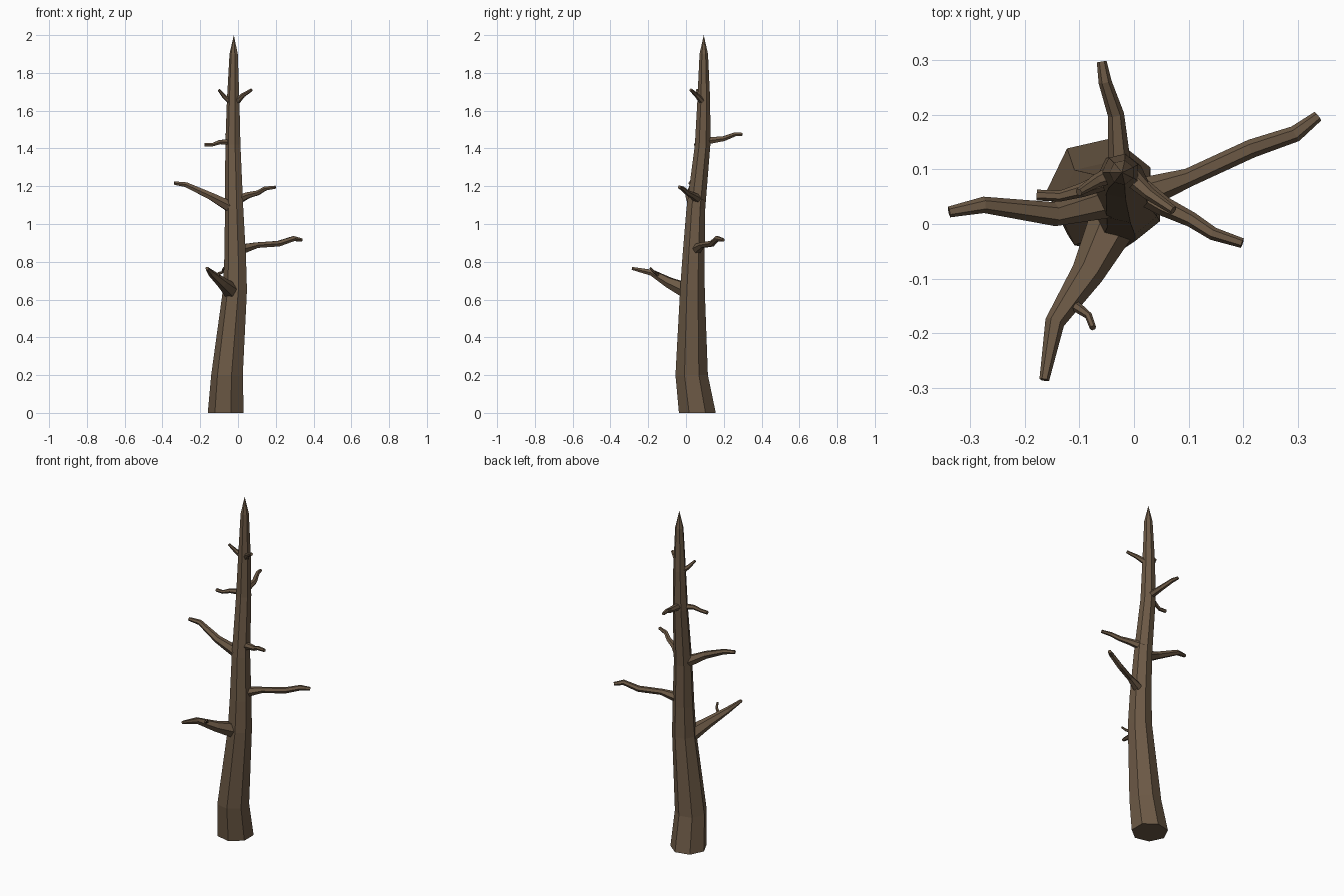
import bpy, bmesh, math
from mathutils import Vector

bark = bpy.data.materials.new("bark")
bark.diffuse_color = (0.15, 0.10, 0.06, 1)


def limb(name, path, sides, level=False, pointed=False, phase=0.0):
    """Tapered tube through (x, y, z, radius) points."""
    bm = bmesh.new()
    pts = [Vector(p[:3]) for p in path]
    rings = []
    last = len(pts) - 1
    for i, p in enumerate(pts):
        if pointed and i == last:
            rings.append([bm.verts.new(p)])
            continue
        if level:
            u, v = Vector((1, 0, 0)), Vector((0, 1, 0))
        else:
            t = Vector((0, 0, 0))
            if i > 0:
                t += (p - pts[i - 1]).normalized()
            if i < last:
                t += (pts[i + 1] - p).normalized()
            t.normalize()
            u = t.cross(Vector((0, 0, 1))).normalized()
            v = t.cross(u)
        r = path[i][3]
        ring = []
        for k in range(sides):
            a = phase + 2 * math.pi * k / sides
            ring.append(bm.verts.new(p + r * (math.cos(a) * u + math.sin(a) * v)))
        rings.append(ring)
    for a, b in zip(rings, rings[1:]):
        for k in range(sides):
            n = (k + 1) % sides
            if len(b) == 1:
                bm.faces.new((a[k], a[n], b[0]))
            else:
                bm.faces.new((a[k], a[n], b[n], b[k]))
    bm.faces.new(rings[0][::-1])
    if not pointed:
        bm.faces.new(rings[-1])
    bmesh.ops.recalc_face_normals(bm, faces=bm.faces)
    me = bpy.data.meshes.new(name)
    bm.to_mesh(me)
    bm.free()
    me.materials.append(bark)
    ob = bpy.data.objects.new(name, me)
    bpy.context.collection.objects.link(ob)
    return ob


# Bent trunk with a sharp tip
limb("trunk", [
    (-0.060, 0.060, 0.00, 0.100), (-0.054, 0.030, 0.20, 0.088),
    (-0.013, 0.034, 0.65, 0.067), (-0.012, 0.040, 0.83, 0.060),
    (-0.018, 0.052, 1.08, 0.051), (-0.025, 0.088, 1.42, 0.042),
    (-0.024, 0.094, 1.65, 0.035), (-0.022, 0.094, 1.90, 0.023),
    (-0.022, 0.094, 2.00, 0.0)], 7, level=True, pointed=True, phase=math.pi)

# Bare branches, lowest to highest
branches = {
    "front_branch": [
        (-0.035, 0.01, 0.645, 0.046), (-0.085, -0.09, 0.69, 0.030),
        (-0.145, -0.18, 0.742, 0.018), (-0.164, -0.285, 0.765, 0.009)],
    "front_branch_twig": [
        (-0.115, -0.145, 0.72, 0.010), (-0.100, -0.155, 0.738, 0.009),
        (-0.083, -0.168, 0.745, 0.007), (-0.075, -0.190, 0.768, 0.006)],
    "right_branch": [
        (0.00, 0.05, 0.862, 0.032), (0.10, 0.085, 0.888, 0.017),
        (0.215, 0.138, 0.896, 0.017), (0.295, 0.165, 0.923, 0.015),
        (0.336, 0.197, 0.915, 0.010)],
    "left_branch": [
        (-0.02, 0.05, 1.08, 0.035), (-0.145, 0.018, 1.148, 0.022),
        (-0.275, 0.035, 1.208, 0.015), (-0.338, 0.022, 1.217, 0.010)],
    "front_right_branch": [
        (-0.01, 0.075, 1.125, 0.027), (0.055, 0.032, 1.153, 0.018),
        (0.105, 0.008, 1.165, 0.014), (0.145, -0.018, 1.188, 0.012),
        (0.198, -0.035, 1.195, 0.009)],
    "upper_left_branch": [
        (-0.03, 0.088, 1.433, 0.019), (-0.095, 0.062, 1.434, 0.013),
        (-0.135, 0.051, 1.420, 0.010), (-0.178, 0.053, 1.420, 0.010)],
    "upper_back_branch": [
        (-0.025, 0.09, 1.437, 0.022), (-0.033, 0.20, 1.452, 0.015),
        (-0.053, 0.26, 1.475, 0.012), (-0.059, 0.297, 1.475, 0.009)],
    "top_right_twig": [
        (-0.01, 0.09, 1.645, 0.018), (0.028, 0.055, 1.683, 0.012),
        (0.072, 0.025, 1.71, 0.008)],
    "top_left_twig": [
        (-0.03, 0.095, 1.64, 0.018), (-0.070, 0.078, 1.672, 0.012),
        (-0.101, 0.058, 1.71, 0.007)],
}
for name, path in branches.items():
    limb(name, path, 6)
